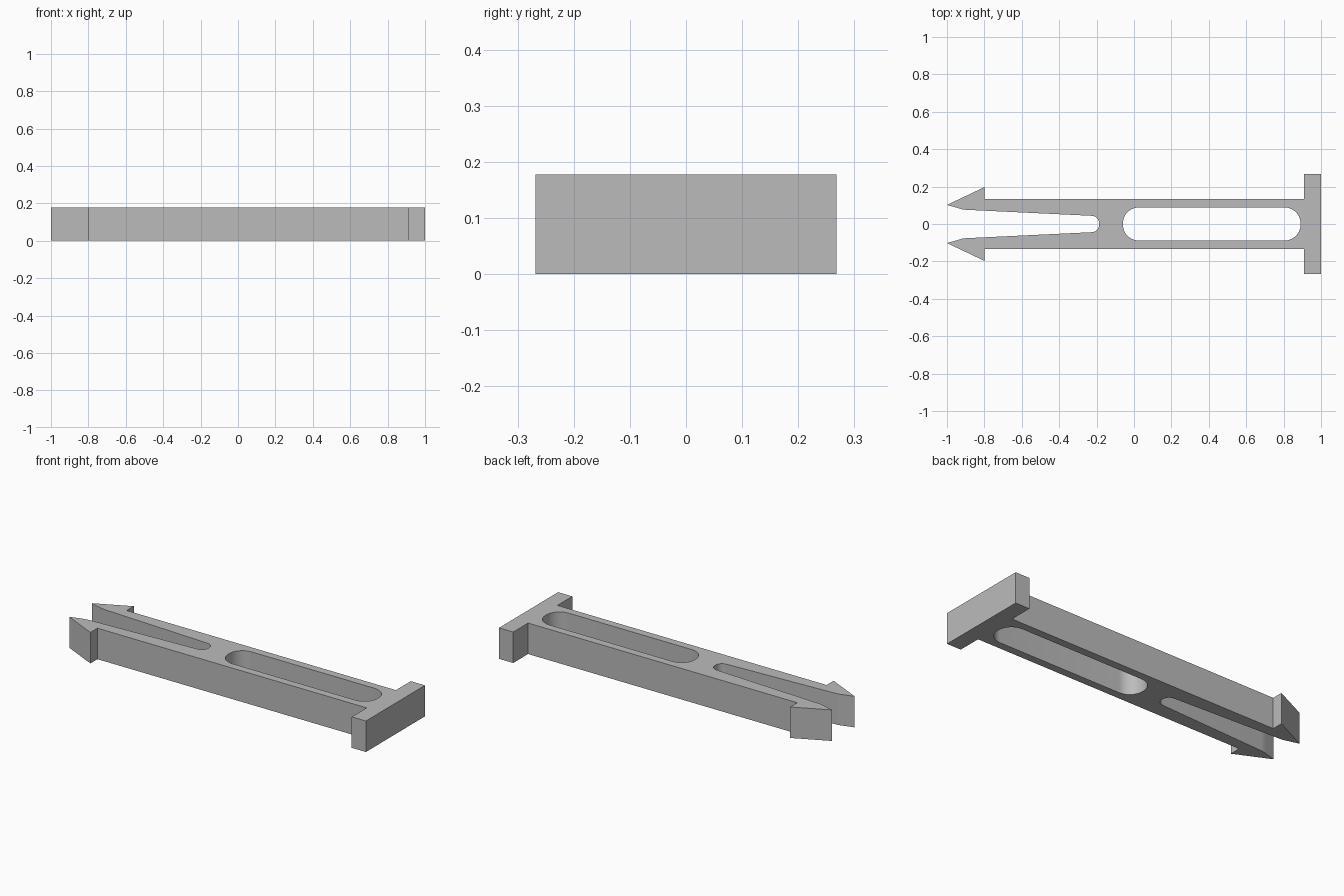
import bpy, bmesh
from math import cos, sin, pi, radians

cube = bpy.data.objects.get("Cube")
if cube:
    bpy.data.objects.remove(cube, do_unlink=True)

HEIGHT = 0.178

grey = bpy.data.materials.new("plain_grey")
grey.use_nodes = True
colour = (0.5, 0.5, 0.5, 1)
grey.diffuse_color = colour
grey.node_tree.nodes["Principled BSDF"].inputs["Base Color"].default_value = colour


def arc(cx, cy, r, start, end, steps=10):
    """Points along a circular arc, angles in degrees."""
    angles = [radians(start + (end - start) * i / steps) for i in range(steps + 1)]
    return [(cx + r * cos(a), cy + r * sin(a)) for a in angles]


def mirrored(half):
    """Close a half outline by mirroring it across the x axis."""
    return half + [(x, -y) for x, y in reversed(half)]


def extrude_outline(name, loops):
    """Fill closed outlines (inner ones become holes) and raise them."""
    bm = bmesh.new()
    edges = []
    for loop in loops:
        verts = [bm.verts.new((x, y, 0)) for x, y in loop]
        edges += [bm.edges.new((v, verts[i - 1])) for i, v in enumerate(verts)]
    bmesh.ops.triangle_fill(bm, edges=edges, use_beauty=True, normal=(0, 0, 1))
    raised = bmesh.ops.extrude_face_region(bm, geom=bm.faces[:], use_keep_orig=True)
    top = [g for g in raised["geom"] if isinstance(g, bmesh.types.BMVert)]
    bmesh.ops.translate(bm, verts=top, vec=(0, 0, HEIGHT))
    bmesh.ops.recalc_face_normals(bm, faces=bm.faces[:])
    mesh = bpy.data.meshes.new(name)
    bm.to_mesh(mesh)
    bm.free()
    mesh.materials.append(grey)
    obj = bpy.data.objects.new(name, mesh)
    bpy.context.collection.objects.link(obj)
    bpy.ops.object.select_all(action="DESELECT")
    obj.select_set(True)
    bpy.context.view_layer.objects.active = obj
    bpy.ops.object.shade_smooth_by_angle(angle=radians(30))
    return obj


# Outline: end plate, shank, barb, then the tapered slot with its rounded end
end_plate = [(1, 0.268), (0.91, 0.268), (0.91, 0.133)]
barb = [(-0.8, 0.133), (-0.8, 0.197), (-1, 0.102)]
slot = [(-0.94, 0.085), (-0.92, 0.079), (-0.9, 0.076)] + arc(-0.227, 0.003, 0.041, 90, 0)
outline = mirrored(end_plate + barb + slot)

# Window: long opening with rounded ends
window = mirrored(arc(0.806, 0.004, 0.084, 0, 90) + arc(0.025, 0.004, 0.084, 90, 180))

extrude_outline("barbed_clip", [outline, window])
